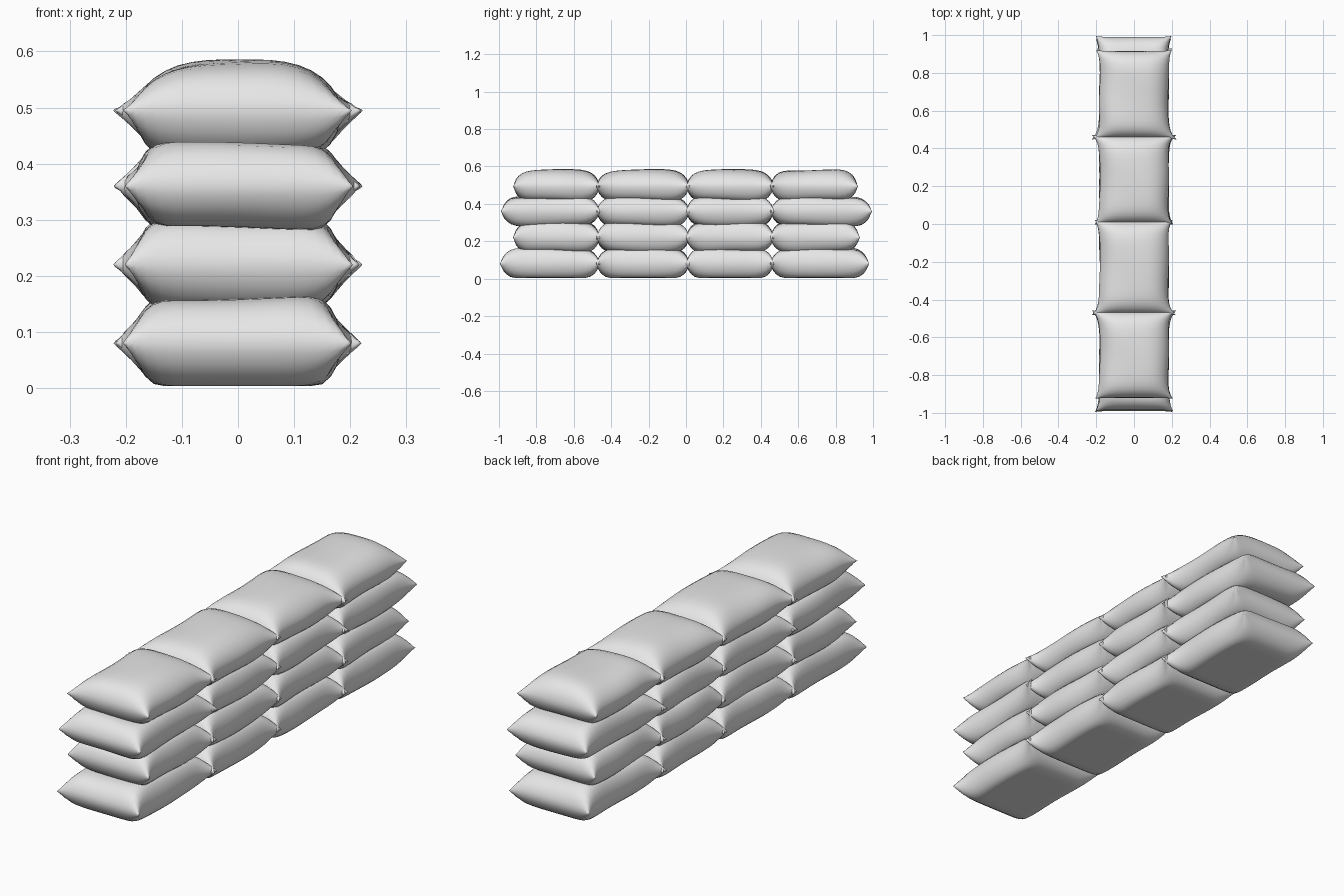
import bpy, bmesh, math, random
from mathutils import Vector

random.seed(4)
if "Cube" in bpy.data.objects:
    bpy.data.objects.remove(bpy.data.objects["Cube"], do_unlink=True)

cloth = bpy.data.materials.new("pale_grey_cloth")
cloth.use_nodes = True
GREY = (0.8, 0.8, 0.8, 1)
cloth.diffuse_color = GREY
cloth.node_tree.nodes["Principled BSDF"].inputs["Base Color"].default_value = GREY

N = 20
JOINTS = [-0.47, 0.01, 0.46]
# Each layer: seam height, lower face, upper face, front end, back end
LAYERS = [
    (0.08, 0.004, 0.16, -0.995, 0.98),
    (0.22, 0.145, 0.30, -0.925, 0.93),
    (0.36, 0.285, 0.435, -0.99, 0.995),
    (0.495, 0.42, 0.582, -0.925, 0.92),
]


def puff(t, power):
    """Pillow profile: one in the middle, zero at the seam."""
    return max(0.0, 1 - abs(t) ** power) ** 0.6


def spread(i):
    """Grid coordinate from -1 to 1, denser near the seams."""
    return math.sin(math.pi / 2 * (2 * i / N - 1))


def make_bag(name, y0, y1, flare0, flare1, seam, low, high, top_layer):
    """One filled bag: two puffed sheets meeting in a pinched seam."""
    bm = bmesh.new()
    mid, half = (y0 + y1) / 2, (y1 - y0) / 2
    phase = random.uniform(0, 6)
    rim = {}
    for side in (-1, 1):
        grid = []
        for i in range(N + 1):
            row = []
            for j in range(N + 1):
                u, v = spread(i), spread(j)
                on_rim = i in (0, N) or j in (0, N)
                if on_rim and (i, j) in rim:
                    row.append(rim[i, j])
                    continue
                flare = flare0 if v < 0 else flare1
                width = 0.182 + (flare - 0.182) * abs(v) ** 7
                crown = side > 0 and top_layer
                lift = puff(u, 3.2 if crown else 7) * puff(v, 6)
                if not crown:
                    lift = min(1, 1.12 * lift)
                z = seam + lift * ((high - seam) if side > 0 else (low - seam))
                if not (side < 0 and low < 0.01):
                    z += 0.004 * lift * math.sin(3 * v + 2 * u + phase)
                x = u * width + 0.003 * math.sin(4 * v + phase)
                y = mid + v * half * (1 - 0.02 * (1 - u ** 6))
                vert = bm.verts.new(Vector((x, y, z)))
                if on_rim:
                    rim[i, j] = vert
                row.append(vert)
            grid.append(row)
        for i in range(N):
            for j in range(N):
                quad = [grid[i][j], grid[i + 1][j], grid[i + 1][j + 1], grid[i][j + 1]]
                bm.faces.new(quad if side > 0 else quad[::-1])
    mesh = bpy.data.meshes.new(name)
    bm.to_mesh(mesh)
    bm.free()
    mesh.materials.append(cloth)
    for poly in mesh.polygons:
        poly.use_smooth = True
    bag = bpy.data.objects.new(name, mesh)
    bpy.context.collection.objects.link(bag)


# Four layers of four bags, the ends staggered
FLARES = [0.205, 0.222, 0.205, 0.222, 0.2]
for row, (seam, low, high, front, back) in enumerate(LAYERS):
    cuts = [front] + JOINTS + [back]
    for k in range(4):
        y0 = cuts[k] - (0.012 if k > 0 else 0)
        y1 = cuts[k + 1] + (0.012 if k < 3 else 0)
        make_bag(f"sandbag_layer{row + 1}_{k + 1}", y0, y1,
                 FLARES[k], FLARES[k + 1], seam, low, high, row == 3)
